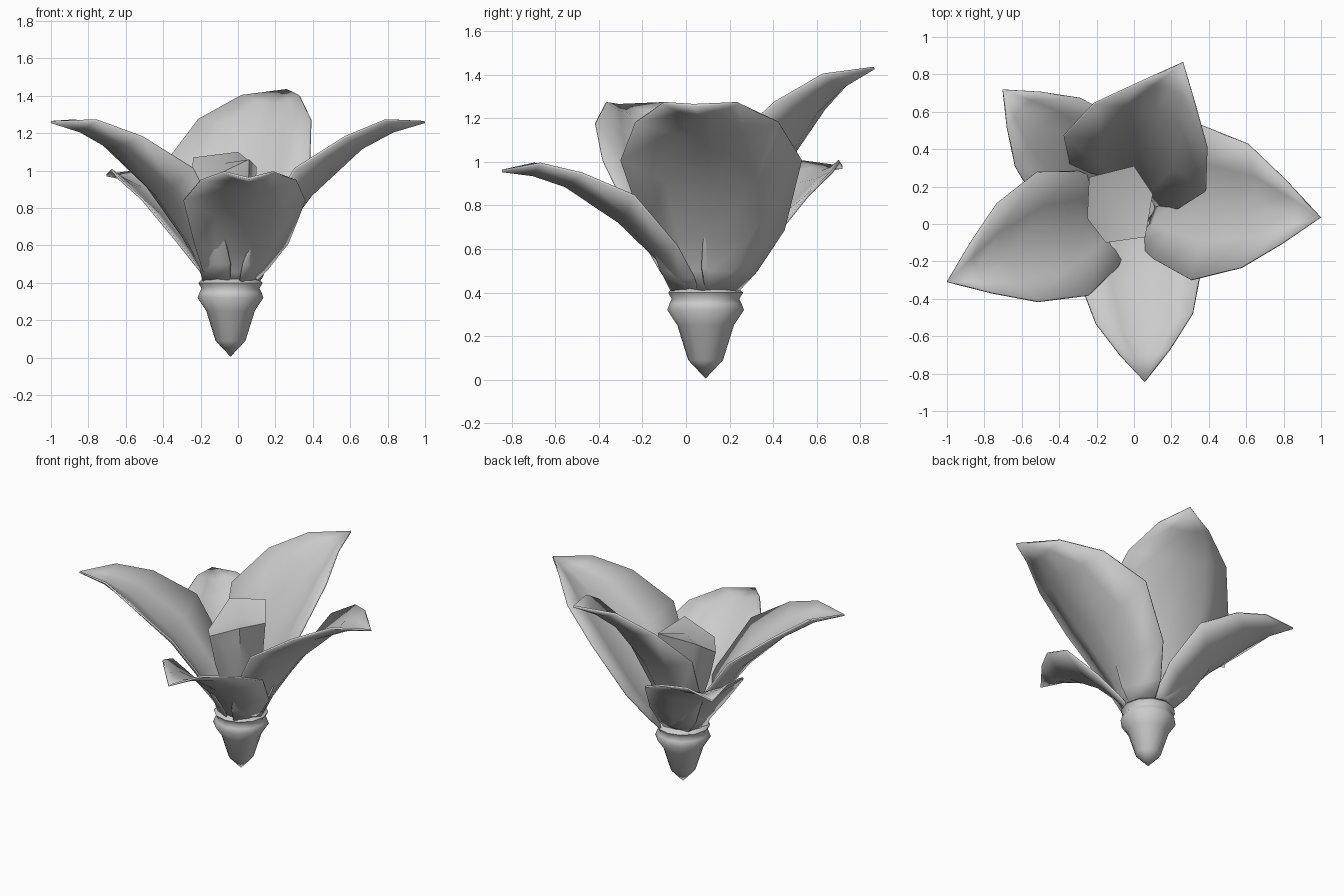
import bpy, bmesh, math
from mathutils import Matrix, Vector

if "Cube" in bpy.data.objects:
    bpy.data.objects.remove(bpy.data.objects["Cube"])

CX, CY, RIM = -0.04, 0.09, 0.41   # flower axis and height where petals start


def finish(name, bm, angle, thickness=0):
    bmesh.ops.remove_doubles(bm, verts=bm.verts, dist=1e-4)
    bmesh.ops.recalc_face_normals(bm, faces=bm.faces)
    me = bpy.data.meshes.new(name)
    bm.to_mesh(me)
    bm.free()
    ob = bpy.data.objects.new(name, me)
    bpy.context.collection.objects.link(ob)
    if thickness:
        mod = ob.modifiers.new("thickness", 'SOLIDIFY')
        mod.thickness = thickness
        mod.offset = 0
    bpy.ops.object.select_all(action='DESELECT')
    ob.select_set(True)
    bpy.context.view_layer.objects.active = ob
    bpy.ops.object.shade_smooth_by_angle(angle=math.radians(angle))
    return ob


def loft(bm, rows, closed=False):
    vs = [[bm.verts.new(p) for p in r] for r in rows]
    n = len(vs[0])
    for a, b in zip(vs, vs[1:]):
        for i in range(n if closed else n - 1):
            j = (i + 1) % n
            bm.faces.new((a[i], a[j], b[j], b[i]))
    return vs


# stem cup: lathed profile (radius, height)
profile = [(0, 0.005), (0.08, 0.09), (0.13, 0.25), (0.176, 0.32), (0.165, 0.35),
           (0.155, 0.37), (0.172, 0.40), (0.15, 0.42), (0, 0.42)]
N = 12
bm = bmesh.new()
loft(bm, [[(CX + r * math.cos(math.tau * i / N), CY + r * math.sin(math.tau * i / N), z)
           for i in range(N)] for r, z in profile], closed=True)
finish("stem_cup", bm, 60)

# petal rows: mid (along, up), edge (along, half width, up), sideways shift
ROWS = [((0.155, 0.00), (0.06, 0.155, 0.00), 0.00),
        ((0.18, 0.09), (0.08, 0.22, 0.09), 0.02),
        ((0.25, 0.22), (0.16, 0.32, 0.28), 0.05),
        ((0.43, 0.46), (0.365, 0.415, 0.60), 0.045),
        ((0.70, 0.71), (0.63, 0.33, 0.77), 0.04),
        ((0.87, 0.80), (0.84, 0.17, 0.86), 0.02),
        ((1.04, 0.85), (1.04, 0.00, 0.85), 0.00)]


def petal(name, azimuth, scale, tilt, bend, width):
    m = (Matrix.Translation((CX, CY, RIM)) @ Matrix.Rotation(math.radians(azimuth), 4, 'Z')
         @ Matrix.Rotation(math.radians(-tilt), 4, 'Y') @ Matrix.Scale(scale, 4))
    rows = []
    for (mx, mz), (ex, ew, ez), shift in ROWS:
        row = []
        for t in (-1, -0.5, 0, 0.5, 1):
            k = abs(t) ** 1.6
            row.append(m @ Vector((mx + (ex - mx) * k, ew * width * t + shift * bend,
                                   mz + (ez - mz) * k)))
        rows.append(row)
    bm = bmesh.new()
    loft(bm, rows)
    finish(name, bm, 50, 0.012)


petal("petal_right", -3, 1.0, 0, 1, 1)
petal("petal_back", 68.7, 0.98, 11.6, 1, 1)
petal("petal_back_left", 136.5, 0.80, -7.5, 0, 0.95)
petal("petal_left", 202.6, 1.0, 0, 0, 0.86)
petal("petal_front", -84, 0.81, -9, 1, 0.97)

# closed bud in the middle, six-sided with a slanted top
top = [(-0.24, 0.25, 1.07), (0.00, 0.31, 1.10), (0.10, 0.16, 1.02),
       (0.06, -0.07, 1.06), (-0.15, -0.10, 0.96), (-0.25, 0.03, 0.93)]
bm = bmesh.new()
rings = []
for f, w in ((0, 0.38), (0.3, 0.6), (0.65, 0.85), (1, 1)):
    rings.append([(CX + (x + 0.08) * w - 0.04 * f, CY + (y - 0.09) * w, 0.41 + (z - 0.41) * f)
                  for x, y, z in top])
vs = loft(bm, rings, closed=True)
apex = bm.verts.new((-0.07, 0.10, 1.04))
for i in range(6):
    bm.faces.new((vs[-1][i], vs[-1][(i + 1) % 6], apex))
finish("bud", bm, 68)
